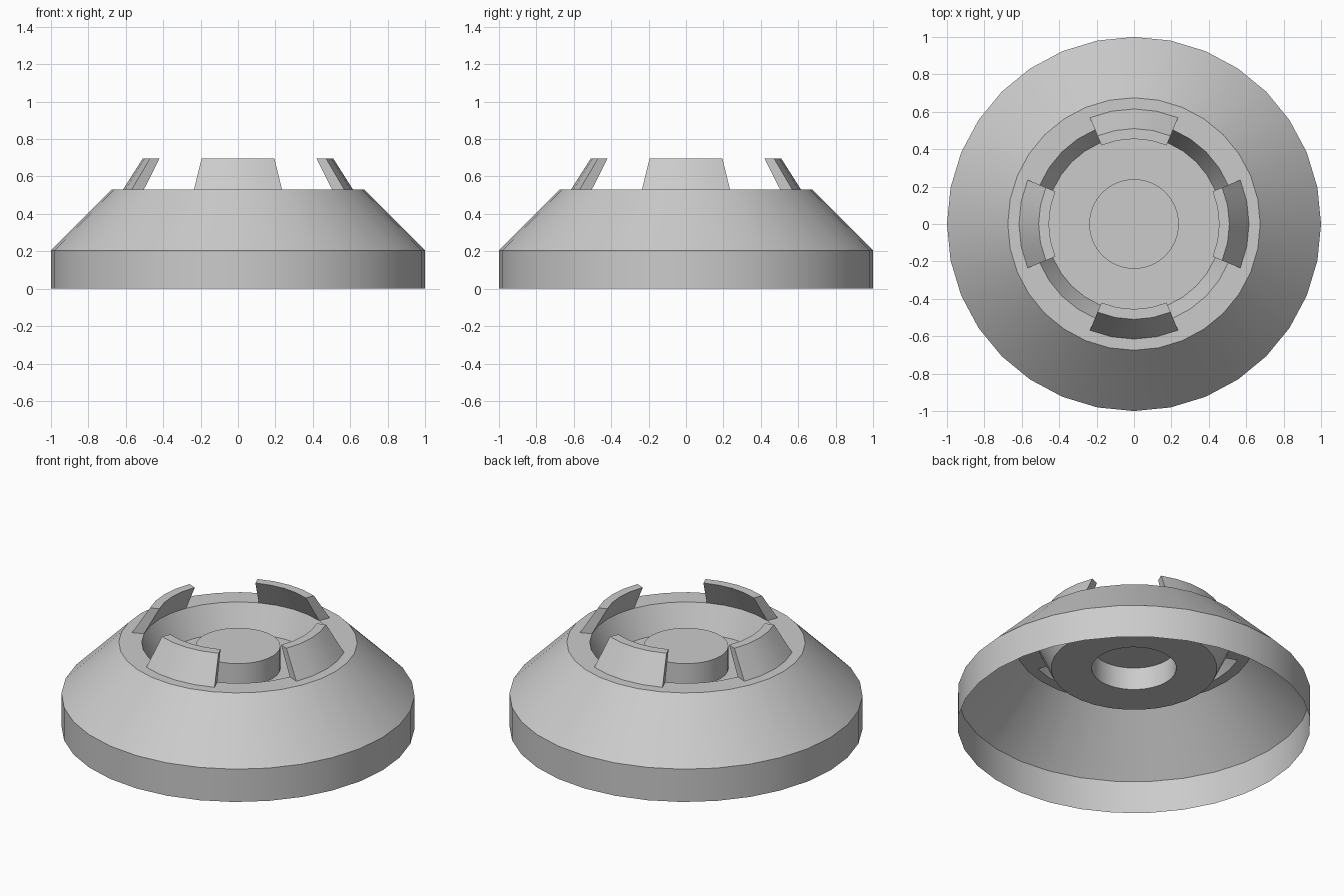
import bpy, bmesh, math

if "Cube" in bpy.data.objects:
    bpy.data.objects.remove(bpy.data.objects["Cube"])

SEG = 32  # sides around the turned body


def ring_point(r, z, i):
    a = 2 * math.pi * i / SEG
    return (r * math.cos(a), r * math.sin(a), z)


def in_claw(i):
    # four claws, each spanning four segments, centred on the axes
    return (i + 2) % 8 < 4


def sweep(bm, profile, start, count, skip=None, caps=False):
    """Turn a profile through a run of segments."""
    closed = count == SEG
    cols = count if closed else count + 1
    v = [[bm.verts.new(ring_point(r, z, start + i)) for i in range(cols)]
         for r, z in profile]
    for j in range(len(profile) - 1):
        for i in range(count):
            if skip and skip(j, start + i):
                continue
            k = (i + 1) % cols
            bm.faces.new((v[j][i], v[j][k], v[j + 1][k], v[j + 1][i]))
    if caps:
        bm.faces.new([row[0] for row in v])
        bm.faces.new([row[-1] for row in reversed(v)])
    return v


def finish(bm, name):
    me = bpy.data.meshes.new(name)
    bm.to_mesh(me)
    bm.free()
    ob = bpy.data.objects.new(name, me)
    bpy.context.collection.objects.link(ob)
    bpy.ops.object.select_all(action='DESELECT')
    ob.select_set(True)
    bpy.context.view_layer.objects.active = ob
    bpy.ops.object.shade_smooth_by_angle(angle=math.radians(30))
    return ob


# thin open shell: skirt, cone, ledge, well, floor and raised centre
body = [(1.0, 0.0), (1.0, 0.205), (0.675, 0.53), (0.615, 0.53),
        (0.545, 0.53), (0.47, 0.37), (0.24, 0.37), (0.24, 0.51)]
bm = bmesh.new()
rows = sweep(bm, body, 0, SEG, skip=lambda j, i: j == 3 and in_claw(i))
bm.faces.new(rows[-1])
finish(bm, "base_shell")

# inward-leaning claws, hollow at the root
claw = [(0.615, 0.53), (0.51, 0.695), (0.455, 0.695), (0.545, 0.53)]
for n, side in enumerate(("right", "back", "left", "front")):
    bm = bmesh.new()
    sweep(bm, claw, n * 8 - 2, 4, caps=True)
    finish(bm, side + "_claw")
